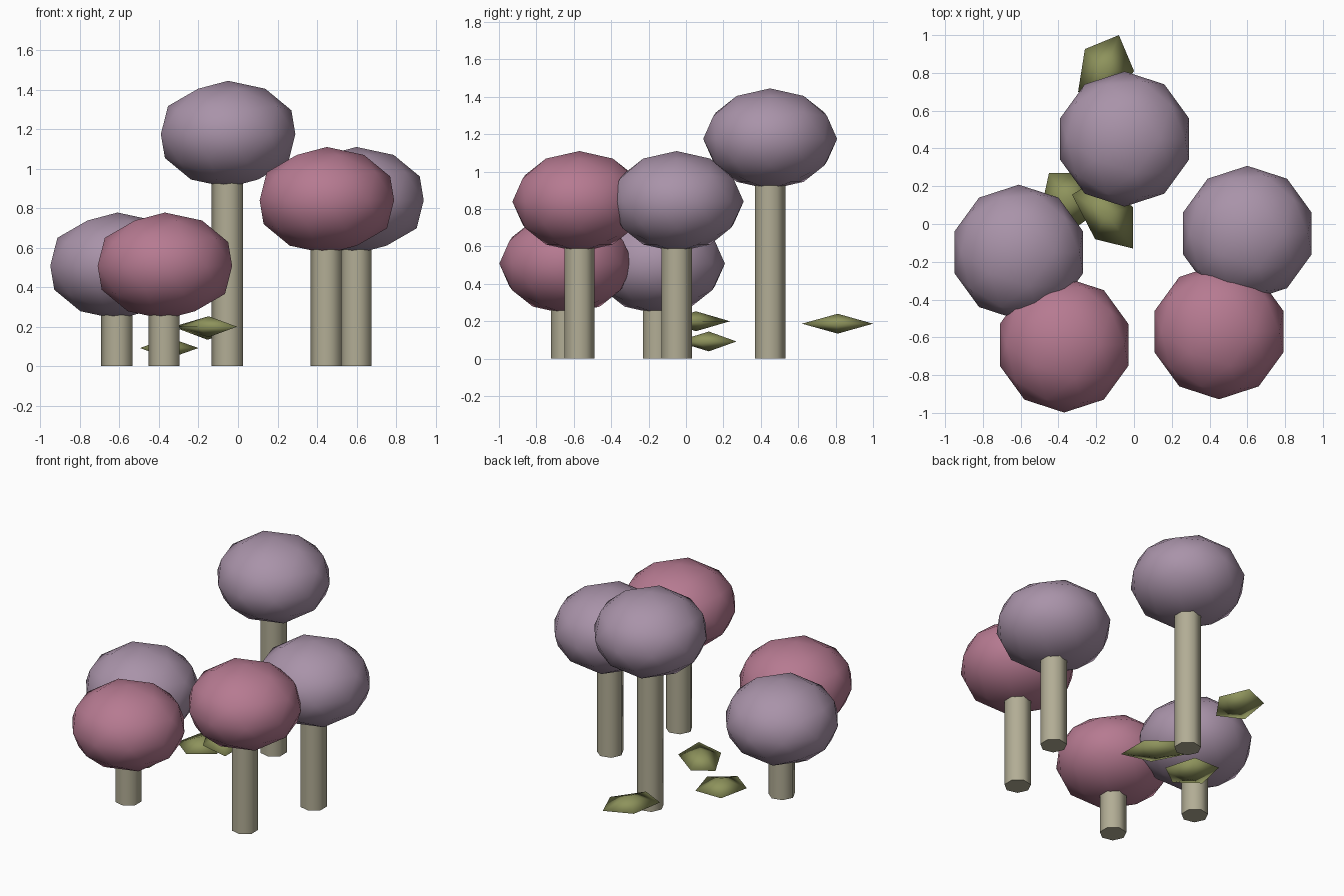
import bpy
import bmesh
import math
from mathutils import Matrix, Vector

default_cube = bpy.data.objects.get("Cube")
if default_cube:
    bpy.data.objects.remove(default_cube, do_unlink=True)


def make_material(name, srgb):
    """Flat material from 0-255 screen values, stored as linear."""
    linear = [((c / 255 + 0.055) / 1.055) ** 2.4 for c in srgb]
    mat = bpy.data.materials.new(name)
    mat.use_nodes = True
    mat.diffuse_color = (*linear, 1)
    mat.node_tree.nodes["Principled BSDF"].inputs["Base Color"].default_value = (*linear, 1)
    return mat


mauve = make_material("mauve", (169, 147, 169))
rose = make_material("rose", (182, 122, 145))
bark = make_material("pale_bark", (178, 173, 149))
olive = make_material("olive_leaf", (142, 147, 92))


def finish(bm, name, material, sharp_angle=None):
    """Turn a bmesh into a smooth-shaded object."""
    mesh = bpy.data.meshes.new(name)
    bmesh.ops.recalc_face_normals(bm, faces=bm.faces)
    for face in bm.faces:
        face.smooth = True
    if sharp_angle:
        for edge in bm.edges:
            edge.smooth = edge.calc_face_angle(0) < sharp_angle
    bm.to_mesh(mesh)
    bm.free()
    mesh.materials.append(material)
    obj = bpy.data.objects.new(name, mesh)
    bpy.context.collection.objects.link(obj)
    return obj


def make_crown(name, center, material):
    """Squashed faceted ball."""
    bm = bmesh.new()
    bmesh.ops.create_icosphere(bm, subdivisions=2, radius=1)
    bmesh.ops.scale(bm, vec=(0.358, 0.358, 0.27), verts=bm.verts)
    finish(bm, name, material).location = center


def make_trunk(name, x, y, height):
    """Seven-sided post with one corner facing -x."""
    bm = bmesh.new()
    turn = Matrix.Translation((0, 0, height / 2)) @ Matrix.Rotation(math.pi / 2, 4, "Z")
    bmesh.ops.create_cone(bm, cap_ends=True, segments=7, radius1=0.083,
                          radius2=0.083, depth=height, matrix=turn)
    finish(bm, name, bark, math.radians(60)).location = (x, y, 0)


def make_leaf(name, z, outline):
    """Thin double pyramid over a five-cornered outline."""
    bm = bmesh.new()
    center = sum((Vector(p) for p in outline), Vector((0, 0))) / len(outline)
    rim = [bm.verts.new((x - center.x, y - center.y, 0)) for x, y in outline]
    for tip_height in (0.053, -0.053):
        tip = bm.verts.new((0, 0, tip_height))
        for i, corner in enumerate(rim):
            bm.faces.new((corner, rim[(i + 1) % len(rim)], tip))
    finish(bm, name, olive).location = (center.x, center.y, z)


# Trees: name, x, y, crown height, crown colour
trees = [
    ("back_tree", -0.05, 0.45, 1.175, mauve),
    ("left_rear_tree", 0.60, -0.05, 0.84, mauve),
    ("left_front_tree", 0.45, -0.57, 0.84, rose),
    ("right_rear_tree", -0.61, -0.15, 0.508, mauve),
    ("right_front_tree", -0.37, -0.64, 0.508, rose),
]
for name, x, y, z, colour in trees:
    make_trunk(name + "_trunk", x, y, z)
    make_crown(name + "_crown", (x, y, z), colour)

# Fallen leaves
make_leaf("back_leaf", 0.187,
          [(-0.08, 1.0), (-0.26, 0.926), (-0.296, 0.7), (-0.135, 0.62), (0, 0.81)])
make_leaf("middle_leaf", 0.2,
          [(-0.005, -0.13), (-0.206, -0.08), (-0.328, 0.155), (-0.2, 0.235), (-0.005, 0.09)])
make_leaf("right_leaf", 0.092,
          [(-0.45, 0.27), (-0.496, 0.06), (-0.35, -0.05), (-0.2, 0.06), (-0.26, 0.27)])
